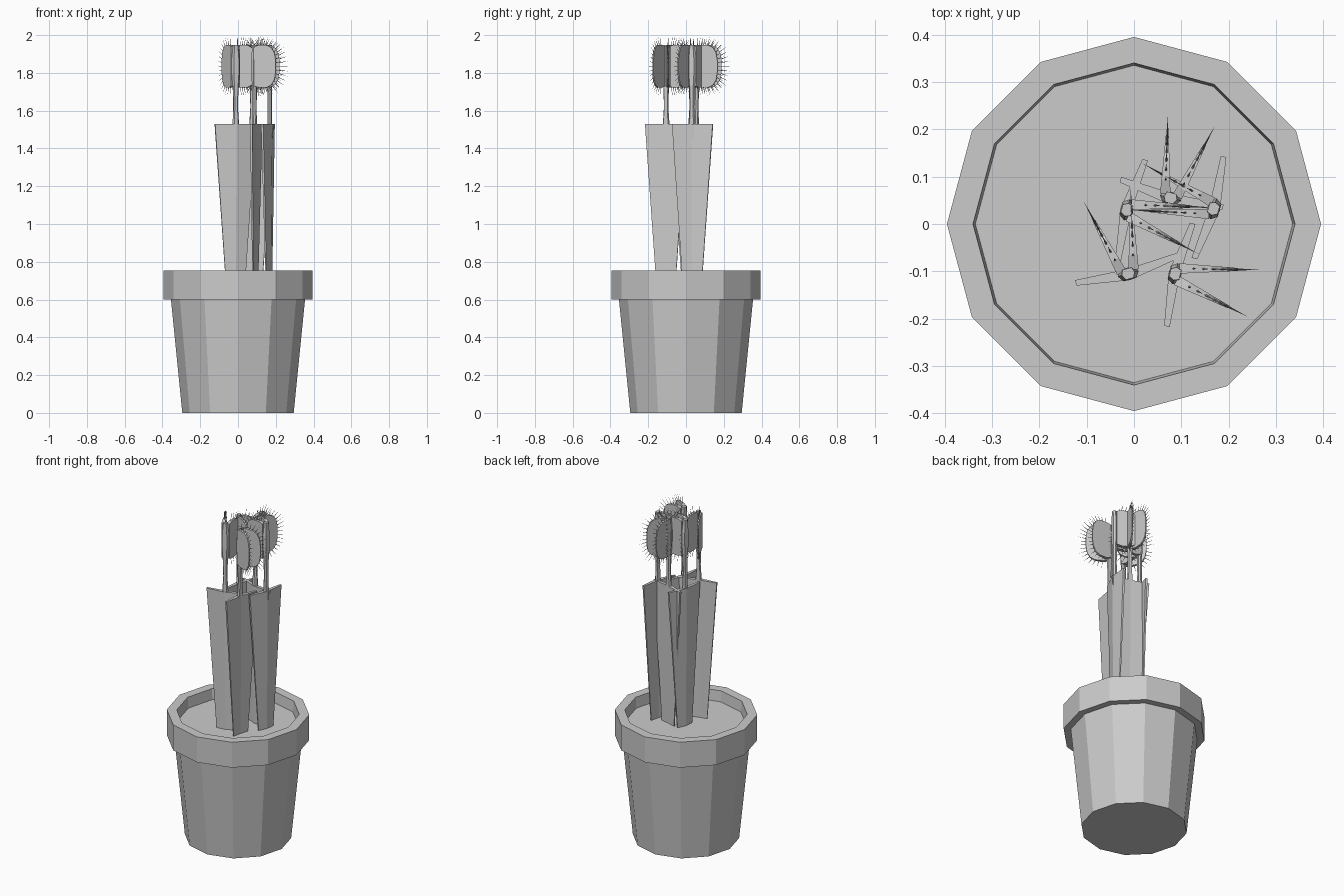
import bpy, bmesh, math
from mathutils import Vector, Matrix

if "Cube" in bpy.data.objects:
    bpy.data.objects.remove(bpy.data.objects["Cube"])

grey = bpy.data.materials.new("plain grey")
grey.diffuse_color = (0.6, 0.6, 0.6, 1)
grey.use_nodes = True
grey.node_tree.nodes["Principled BSDF"].inputs["Base Color"].default_value = grey.diffuse_color


def finish(name, bm, matrix=None):
    bmesh.ops.recalc_face_normals(bm, faces=bm.faces)
    me = bpy.data.meshes.new(name)
    bm.to_mesh(me)
    bm.free()
    me.materials.append(grey)
    ob = bpy.data.objects.new(name, me)
    if matrix:
        ob.matrix_world = matrix
    bpy.context.collection.objects.link(ob)
    return ob


def loft(bm, rings):
    """Skin a list of equal-length point rings and cap both ends."""
    vs = [[bm.verts.new(p) for p in r] for r in rings]
    n = len(vs[0])
    for a, b in zip(vs, vs[1:]):
        for i in range(n):
            j = (i + 1) % n
            bm.faces.new((a[i], a[j], b[j], b[i]))
    bm.faces.new(vs[0][::-1])
    bm.faces.new(vs[-1])


def circle(r, z, n=12):
    return [(r * math.cos(2 * math.pi * i / n), r * math.sin(2 * math.pi * i / n), z)
            for i in range(n)]


# Pot: tapered body, overhanging rim, sunken soil, all one 12-sided lathe
bm = bmesh.new()
loft(bm, [circle(r, z) for r, z in
          [(0.295, 0), (0.355, 0.6), (0.395, 0.6), (0.395, 0.755), (0.34, 0.755), (0.335, 0.69)]])
finish("pot", bm)

ZC = 1.835  # height of the trap centres


def leaf(name, m):
    # Shallow V blade, widening upwards
    def ring(w, z):
        k = w / 0.112
        return [(-0.014 * k, 0, z), (0.004 * k, -w, z), (0.016 * k, -w, z),
                (0.010 * k, 0, z), (0.016 * k, w, z), (0.004 * k, w, z)]
    bm = bmesh.new()
    loft(bm, [ring(0.052, 0.68), ring(0.112, 1.53)])
    finish(name, bm, m)


def stalk(name, m):
    # Thin stalk swelling into the hinge of the trap
    def ring(w, d, z):
        return [(-d, -w * 0.6, z), (0, -w, z), (d, -w * 0.7, z),
                (d, w * 0.7, z), (0, w, z), (-d, w * 0.6, z)]
    bm = bmesh.new()
    loft(bm, [ring(w, d, z) for w, d, z in
              [(0.020, 0.010, 1.50), (0.012, 0.010, 1.62), (0.015, 0.011, 1.72),
               (0.023, 0.013, 1.80), (0.023, 0.013, 1.87), (0.014, 0.011, 1.947)]])
    finish(name, bm, m)


# Lobe outline: distance from hinge, half height
OUTLINE = [(0.0, 0.105), (0.03, 0.113), (0.075, 0.111), (0.100, 0.098), (0.117, 0.07), (0.124, 0.03)]


def lobe(name, m, side):
    rim = [Vector((u, 0, h)) for u, h in OUTLINE]
    rim += [Vector((p.x, 0, -p.z)) for p in reversed(rim)]
    # Plane of the lobe swings out from the hinge
    swing = (m @ Matrix.Translation((0.006, side * 0.013, ZC))
             @ Matrix.Rotation(side * math.radians(13), 4, 'Z'))

    def thick(u):
        return 0.011 - 0.008 * u / 0.124

    bm = bmesh.new()
    outer = [(p.x, side * thick(p.x), p.z) for p in rim]
    inner = [(p.x, -side * thick(p.x), p.z) for p in rim]
    loft(bm, [inner, outer])
    finish(name, bm, swing)

    # Teeth fanned along the rim
    bm = bmesh.new()
    path = rim[1:-1]
    lengths = [(b - a).length for a, b in zip(path, path[1:])]
    count = 19
    for i in range(count):
        d = sum(lengths) * i / (count - 1)
        k = 0
        while k < len(lengths) - 1 and d > lengths[k]:
            d -= lengths[k]
            k += 1
        p = path[k].lerp(path[k + 1], min(1, d / lengths[k]))
        out = Vector((p.x - 0.02, 0, p.z * 0.85)).normalized()
        length = 0.05
        rot = out.to_track_quat('Z', 'Y').to_matrix().to_4x4()
        bmesh.ops.create_cone(bm, cap_ends=True, segments=4, radius1=0.0024, radius2=0,
                              depth=length,
                              matrix=Matrix.Translation(p + out * (length / 2 - 0.004)) @ rot)
    finish(name + "_teeth", bm, swing)


# Five plants: x, y, opening direction in degrees
PLANTS = [(-0.012, -0.105, 105), (-0.015, 0.03, -15), (0.087, -0.105, -14),
          (0.077, 0.055, 75), (0.168, 0.032, 164)]
for i, (x, y, a) in enumerate(PLANTS, 1):
    m = Matrix.Translation((x, y, 0)) @ Matrix.Rotation(math.radians(a), 4, 'Z')
    leaf(f"leaf_{i}", m)
    stalk(f"stalk_{i}", m)
    lobe(f"trap_lobe_left_{i}", m, 1)
    lobe(f"trap_lobe_right_{i}", m, -1)
